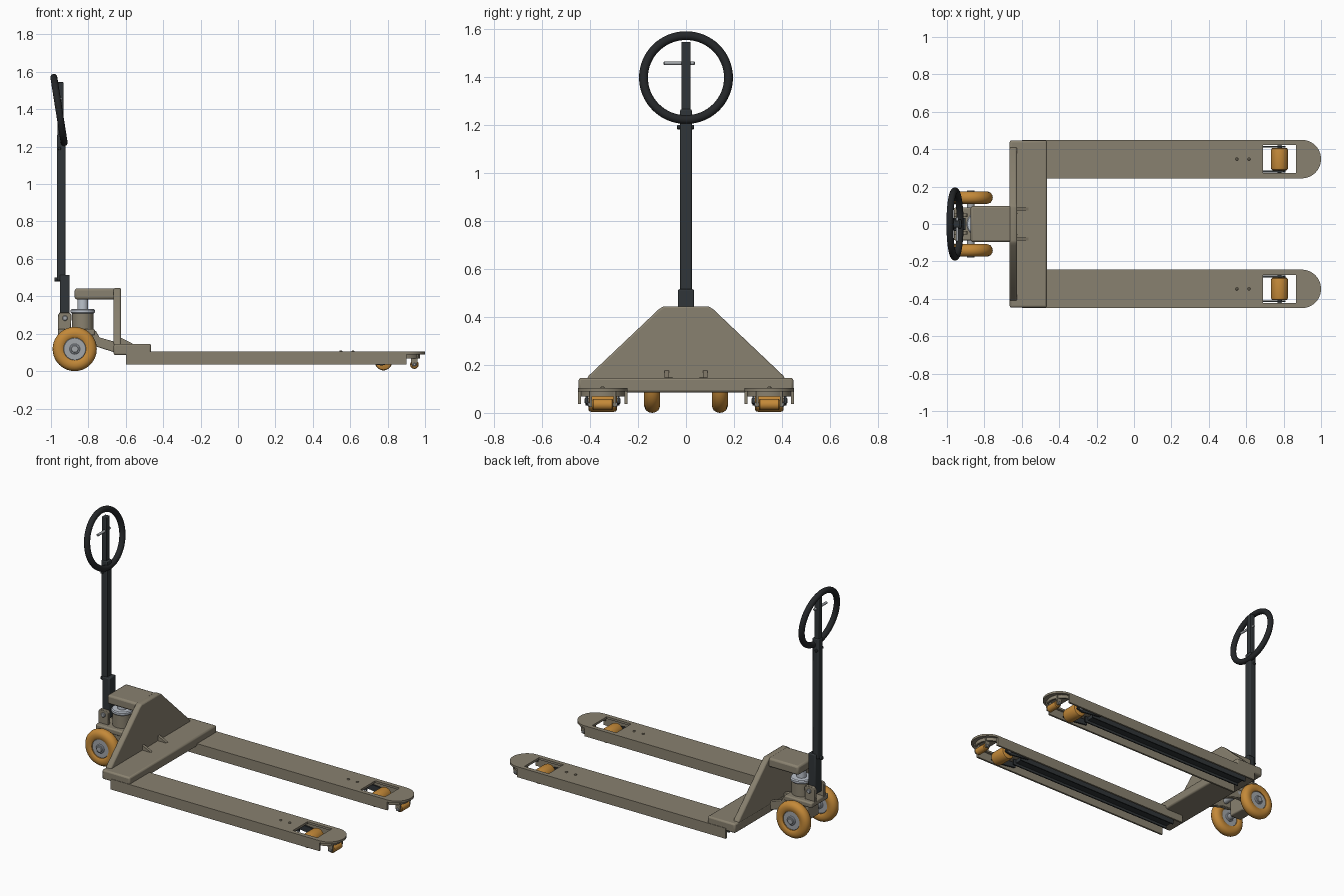
import bpy, bmesh
from math import radians, cos, sin, pi
from mathutils import Vector, Matrix

if "Cube" in bpy.data.objects:
    bpy.data.objects.remove(bpy.data.objects["Cube"])


def material(name, color):
    m = bpy.data.materials.new(name)
    m.diffuse_color = (*color, 1)
    m.use_nodes = True
    m.node_tree.nodes["Principled BSDF"].inputs["Base Color"].default_value = m.diffuse_color
    return m


KHAKI = material("khaki_paint", (0.25, 0.22, 0.16))
ORANGE = material("orange_rubber", (0.55, 0.25, 0.04))
DARK = material("dark_steel", (0.03, 0.036, 0.04))
BLACK = material("black_grip", (0.018, 0.02, 0.022))
STEEL = material("steel", (0.36, 0.38, 0.40))
PALE = material("pale_steel", (0.50, 0.54, 0.60))


def finish(ob, mat, bevel=0, smooth=True):
    ob.data.materials.clear()
    ob.data.materials.append(mat)
    if bevel:
        b = ob.modifiers.new("bevel", "BEVEL")
        b.width, b.segments, b.limit_method = bevel, 2, "ANGLE"
    bpy.ops.object.select_all(action="DESELECT")
    ob.select_set(True)
    bpy.context.view_layer.objects.active = ob
    if smooth:
        bpy.ops.object.shade_smooth_by_angle(angle=radians(35))
    return ob


def from_bmesh(name, bm, mat, bevel=0, smooth=True):
    bmesh.ops.recalc_face_normals(bm, faces=bm.faces)
    me = bpy.data.meshes.new(name)
    bm.to_mesh(me)
    bm.free()
    ob = bpy.data.objects.new(name, me)
    bpy.context.collection.objects.link(ob)
    return finish(ob, mat, bevel, smooth)


def box(name, x, y, z, mat, bevel=0):
    bm = bmesh.new()
    bmesh.ops.create_cube(bm, size=1)
    for v in bm.verts:
        v.co = [a[0] + (c + 0.5) * (a[1] - a[0]) for a, c in zip((x, y, z), v.co)]
    return from_bmesh(name, bm, mat, bevel)


# extrude a 2D profile along an axis: 'x' takes (y, z) points, 'y' takes (x, z)
def prism(name, pts, axis, a, b, mat, bevel=0):
    bm = bmesh.new()
    place = {"x": lambda p: (a, *p), "y": lambda p: (p[0], a, p[1])}[axis]
    f = bm.faces.new([bm.verts.new(place(p)) for p in pts])
    ext = bmesh.ops.extrude_face_region(bm, geom=[f])["geom"]
    d = Vector((b - a, 0, 0)) if axis == "x" else Vector((0, b - a, 0))
    bmesh.ops.translate(bm, vec=d, verts=[g for g in ext if isinstance(g, bmesh.types.BMVert)])
    return from_bmesh(name, bm, mat, bevel)


# revolve (radius, height) profile about an axis
def lathe(name, profile, loc, axis, mat, steps=40):
    bm = bmesh.new()
    vs = [bm.verts.new((r, 0, h)) for r, h in profile]
    es = [bm.edges.new(p) for p in zip(vs, vs[1:])]
    bmesh.ops.spin(bm, geom=vs + es, axis=(0, 0, 1), cent=(0, 0, 0), angle=2 * pi, steps=steps)
    bmesh.ops.remove_doubles(bm, verts=bm.verts, dist=1e-5)
    rot = {"z": Matrix(), "y": Matrix.Rotation(-pi / 2, 4, "X"), "x": Matrix.Rotation(pi / 2, 4, "Y")}[axis]
    bmesh.ops.transform(bm, matrix=Matrix.Translation(loc) @ rot, verts=bm.verts)
    return from_bmesh(name, bm, mat)


def rod(name, r, length, loc, axis, mat, c=0.003, steps=32):
    h = length / 2
    return lathe(name, [(0, -h), (r - c, -h), (r, -h + c), (r, h - c), (r - c, h), (0, h)], loc, axis, mat, steps)


# flat plate from outlines in XY; inner outlines become holes
def plate(name, outlines, z0, z1, mat):
    cu = bpy.data.curves.new(name, "CURVE")
    cu.dimensions, cu.fill_mode, cu.extrude = "2D", "BOTH", (z1 - z0) / 2
    for pts in outlines:
        sp = cu.splines.new("POLY")
        sp.points.add(len(pts) - 1)
        for p, q in zip(sp.points, pts):
            p.co = (*q, 0, 1)
        sp.use_cyclic_u = True
    ob = bpy.data.objects.new(name, cu)
    ob.location.z = (z0 + z1) / 2
    bpy.context.collection.objects.link(ob)
    bpy.ops.object.select_all(action="DESELECT")
    ob.select_set(True)
    bpy.context.view_layer.objects.active = ob
    bpy.ops.object.convert(target="MESH")
    return finish(bpy.context.object, mat)


def arc(cx, cy, r, n=24):
    return [(cx + r * cos(t), cy + r * sin(t)) for t in [-pi / 2 + pi * i / n for i in range(n + 1)]]


for s, side in ((-1, "front"), (1, "rear")):
    c = s * 0.347
    # fork blade with wheel window and rounded tip
    outline = [(-0.6, c - 0.103)] + arc(0.897, c, 0.103) + [(-0.6, c + 0.103)]
    window = [(0.69, c - 0.075), (0.69, c + 0.075), (0.865, c + 0.075), (0.865, c - 0.075)]
    plate(side + "_fork_blade", [outline, window], 0.09, 0.104, KHAKI)
    # rim under the tip
    rim = arc(0.88, c, 0.092) + arc(0.88, c, 0.08)[::-1]
    plate(side + "_tip_rim", [rim], 0.068, 0.091, KHAKI)
    # skirts, wheel cheeks, entry roller brackets
    for t, edge in ((-1, "near"), (1, "far")):
        y = c + t * 0.097
        box(f"{side}_{edge}_fork_skirt", (-0.6, 0.9), (y - 0.006, y + 0.006), (0.036, 0.092), KHAKI)
        y = c + t * 0.066
        prism(f"{side}_{edge}_wheel_cheek", [(0.62, 0.05), (0.62, 0.085), (0.8, 0.07), (0.81, 0.04), (0.77, 0.03)],
              "y", y - 0.005, y + 0.005, DARK)
        y = c + t * 0.05
        prism(f"{side}_{edge}_roller_bracket", [(0.92, 0.091), (0.965, 0.091), (0.955, 0.025), (0.93, 0.025)],
              "y", y - 0.005, y + 0.005, KHAKI)
    # push rod channel under the fork
    box(side + "_push_rod", (-0.58, 0.64), (c - 0.035, c + 0.035), (0.062, 0.085), DARK)
    for t in (-1, 1):
        box(side + "_push_rod_flange", (-0.58, 0.66), (c + t * 0.035 - 0.004, c + t * 0.035 + 0.004),
            (0.046, 0.085), DARK)
    # load wheel and entry roller
    lathe(side + "_load_wheel", [(0, -0.06), (0.036, -0.06), (0.043, -0.056), (0.046, -0.045), (0.046, 0.045),
                                 (0.043, 0.056), (0.036, 0.06), (0, 0.06)], (0.778, c, 0.05), "y", ORANGE)
    rod(side + "_load_wheel_axle", 0.012, 0.15, (0.778, c, 0.05), "y", STEEL)
    rod(side + "_entry_roller", 0.023, 0.088, (0.943, c, 0.035), "y", ORANGE, 0.005)
    rod(side + "_entry_roller_axle", 0.009, 0.125, (0.943, c, 0.035), "y", STEEL)
    # rivets on the blade
    for x in (0.55, 0.615):
        rod(side + "_rivet", 0.008, 0.012, (x, c, 0.104), "z", KHAKI, steps=16)

    # steering wheel: tyre and recessed hub
    w = s * 0.141
    lathe(side + "_steer_tyre", [(0.06, -0.027), (0.07, -0.033), (0.09, -0.033), (0.106, -0.027), (0.115, -0.014),
                                 (0.118, 0), (0.115, 0.014), (0.106, 0.027), (0.09, 0.033), (0.07, 0.033),
                                 (0.06, 0.027), (0.06, -0.027)], (-0.873, w, 0.118), "y", ORANGE, 56)
    rod(side + "_steer_hub", 0.061, 0.046, (-0.873, w, 0.118), "y", STEEL)
    rod(side + "_hub_cap", 0.028, 0.062, (-0.873, w, 0.118), "y", PALE)
    # handle pivot cheek
    y = s * 0.047
    prism(side + "_pivot_cheek", [(-0.963, 0.2), (-0.895, 0.2), (-0.89, 0.3), (-0.9, 0.313), (-0.953, 0.313),
                                  (-0.963, 0.3)], "y", y - 0.01, y + 0.01, KHAKI, 0.003)
    # stiffening rib at the foot of the backrest, link arm
    prism(side + "_foot_rib", [(-0.63, 0.14), (-0.63, 0.18), (-0.565, 0.148), (-0.565, 0.14)], "y",
          s * 0.08 - 0.009, s * 0.08 + 0.009, KHAKI)
    prism(side + "_link_arm", [(-0.84, 0.215), (-0.76, 0.215), (-0.74, 0.18), (-0.6, 0.14), (-0.6, 0.095),
                               (-0.66, 0.1), (-0.77, 0.135), (-0.84, 0.14)], "y",
          s * 0.07 - 0.015, s * 0.07 + 0.015, KHAKI, 0.004)

# cross beam and backrest
box("cross_beam", (-0.665, -0.465), (-0.447, 0.447), (0.085, 0.146), KHAKI, 0.01)
prism("backrest", [(-0.415, 0.135), (0.415, 0.135), (0.405, 0.155), (0.115, 0.43), (0.095, 0.444),
                   (-0.095, 0.444), (-0.115, 0.43), (-0.405, 0.155)], "x", -0.665, -0.625, KHAKI, 0.008)
box("lift_head", (-0.873, -0.63), (-0.097, 0.097), (0.383, 0.442), KHAKI, 0.012)

# hydraulic pump
rod("piston", 0.029, 0.09, (-0.83, 0, 0.355), "z", PALE)
lathe("pump_collar", [(0, -0.012), (0.06, -0.012), (0.066, -0.006), (0.066, 0.006), (0.06, 0.012), (0, 0.012)],
      (-0.83, 0, 0.32), "z", PALE)
rod("pump_body", 0.058, 0.11, (-0.83, 0, 0.26), "z", KHAKI)
box("pump_base", (-0.963, -0.765), (-0.088, 0.088), (0.19, 0.225), KHAKI, 0.008)
box("axle_block", (-0.915, -0.83), (-0.06, 0.06), (0.085, 0.2), KHAKI, 0.008)
rod("steer_axle", 0.02, 0.36, (-0.873, 0, 0.118), "y", STEEL)
rod("link_shaft", 0.018, 0.17, (-0.79, 0, 0.175), "y", STEEL)
rod("pivot_bolt", 0.014, 0.135, (-0.925, 0, 0.283), "y", STEEL)

# handle column
box("handle_socket", (-0.953, -0.9), (-0.033, 0.033), (0.255, 0.515), DARK, 0.006)
box("handle_shaft", (-0.968, -0.923), (-0.024, 0.024), (0.485, 1.265), DARK, 0.006)
box("handle_upper_shaft", (-0.965, -0.933), (-0.019, 0.019), (1.25, 1.545), DARK, 0.004)
rod("lower_clamp_bolt", 0.011, 0.03, (-0.967, 0, 0.49), "x", DARK, 0.002, 16)
rod("upper_clamp_bolt", 0.009, 0.07, (-0.955, -0.002, 1.19), "y", DARK, 0.002, 16)

# release lever
rod("release_lever", 0.008, 0.13, (-0.945, -0.028, 1.456), "y", STEEL, 0.003, 16)

# tilted hand ring
bpy.ops.mesh.primitive_torus_add(major_radius=0.177, minor_radius=0.0185, major_segments=64, minor_segments=16,
                                 location=(-0.957, 0, 1.396), rotation=(0, radians(90 - 9), 0))
ring = bpy.context.object
ring.name = "hand_ring"
finish(ring, BLACK)
